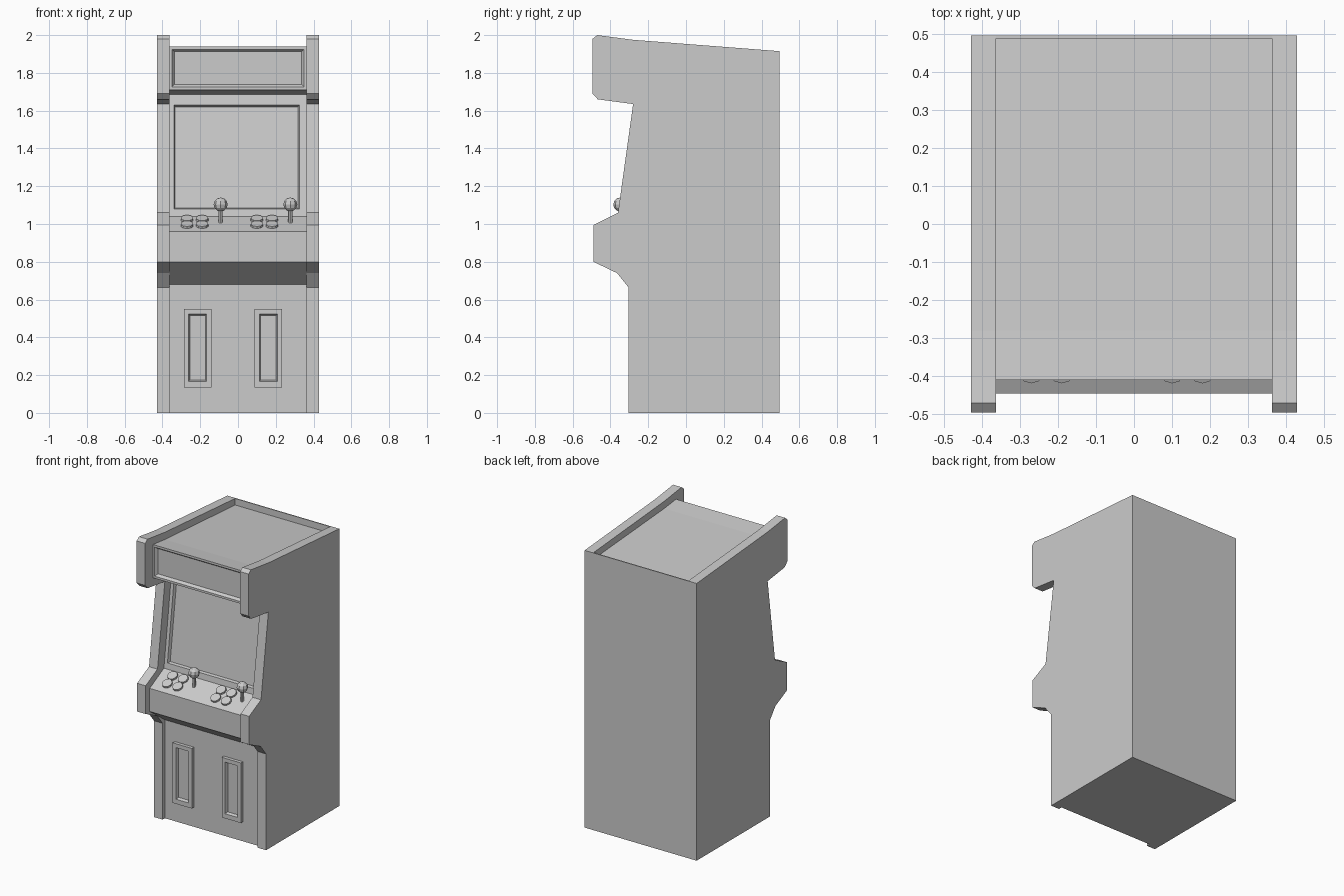
import bpy, bmesh, math
from mathutils import Matrix

if "Cube" in bpy.data.objects:
    bpy.data.objects.remove(bpy.data.objects["Cube"])


def finish(bm, name):
    bmesh.ops.recalc_face_normals(bm, faces=bm.faces)
    me = bpy.data.meshes.new(name)
    bm.to_mesh(me)
    bm.free()
    ob = bpy.data.objects.new(name, me)
    bpy.context.collection.objects.link(ob)
    return ob


def extrude_profile(points, x0, x1):
    """Extrude a closed (y, z) outline from x0 to x1."""
    bm = bmesh.new()
    face = bm.faces.new([bm.verts.new((x0, y, z)) for y, z in points])
    res = bmesh.ops.extrude_face_region(bm, geom=[face])
    verts = [g for g in res["geom"] if isinstance(g, bmesh.types.BMVert)]
    bmesh.ops.translate(bm, verts=verts, vec=(x1 - x0, 0, 0))
    bmesh.ops.recalc_face_normals(bm, faces=bm.faces)
    return bm


def front_face(bm, z):
    """Front-facing face whose centre height is nearest z."""
    bm.normal_update()
    return min((f for f in bm.faces if f.normal.y < -0.9),
               key=lambda f: abs(f.calc_center_median().z - z))


def recess(bm, face, x0, x1, z0, z1, taper, depth):
    """Sink a tapered rectangular panel into a front face."""
    c, n = face.calc_center_median(), face.normal.copy()
    bmesh.ops.inset_individual(bm, faces=[face], thickness=0.01)
    for v in face.verts:
        v.co.x = x0 if v.co.x < c.x else x1
        v.co.z = z0 if v.co.z < c.z else z1
        v.co.y = c.y - n.z * (v.co.z - c.z) / n.y
    bm.normal_update()
    bmesh.ops.inset_individual(bm, faces=[face], thickness=taper, depth=-depth)


# Side panels
side = [(0.495, 0), (0.495, 1.915), (-0.28, 1.975), (-0.47, 2.0), (-0.495, 1.98),
        (-0.495, 1.69), (-0.467, 1.66), (-0.28, 1.635), (-0.36, 1.06),
        (-0.49, 0.995), (-0.49, 0.80), (-0.365, 0.74), (-0.305, 0.665), (-0.305, 0)]
for name, s in (("left_side_panel", -1), ("right_side_panel", 1)):
    finish(extrude_profile(side, s * 0.363, s * 0.428), name)

# Cabinet body between the panels, with screen and sign recesses
body = [(0.49, 0), (0.49, 1.87), (-0.28, 1.925), (-0.41, 1.94), (-0.41, 1.71),
        (-0.205, 1.685), (-0.29, 1.04), (-0.445, 0.96), (-0.445, 0.80),
        (-0.28, 0.68), (-0.28, 0)]
bm = extrude_profile(body, -0.363, 0.363)
recess(bm, front_face(bm, 1.36), -0.34, 0.325, 1.08, 1.63, 0.01, 0.02)
recess(bm, front_face(bm, 1.825), -0.35, 0.35, 1.725, 1.925, 0.018, 0.018)
finish(bm, "cabinet_body")

# Back panel
finish(extrude_profile([(0.488, 0), (0.495, 0), (0.495, 1.915), (0.488, 1.915)],
                       -0.363, 0.363), "back_panel")

# Coin doors
for i, x in enumerate((-0.214, 0.161)):
    bm = extrude_profile([(-0.27, 0.135), (-0.27, 0.55), (-0.303, 0.55), (-0.303, 0.135)],
                         x - 0.073, x + 0.073)
    recess(bm, front_face(bm, 0.34), x - 0.048, x + 0.048, 0.167, 0.523, 0.01, 0.02)
    finish(bm, f"coin_door_{i + 1}")

# Buttons and joysticks for each player
tilt = math.atan2(0.08, 0.155)


def deck_z(y):
    return 0.96 + (y + 0.445) * math.tan(tilt)


for p, (bx, jx) in enumerate(((-0.27, -0.092), (0.1, 0.277))):
    bm = bmesh.new()
    for dx in (0, 0.08):
        for y in (-0.384, -0.325):
            m = Matrix.Translation((bx + dx, y, deck_z(y))) @ Matrix.Rotation(tilt, 4, 'X')
            bmesh.ops.create_cone(bm, cap_ends=True, segments=10, radius1=0.036,
                                  radius2=0.033, depth=0.024, matrix=m)
    finish(bm, f"buttons_{p + 1}")

    bm = bmesh.new()
    bmesh.ops.create_cone(bm, cap_ends=True, segments=8, radius1=0.011, radius2=0.011,
                          depth=0.09, matrix=Matrix.Translation((jx, -0.348, 1.04)))
    bmesh.ops.create_uvsphere(bm, u_segments=8, v_segments=6, radius=0.037,
                              matrix=Matrix.Translation((jx, -0.348, 1.103)))
    finish(bm, f"joystick_{p + 1}")
